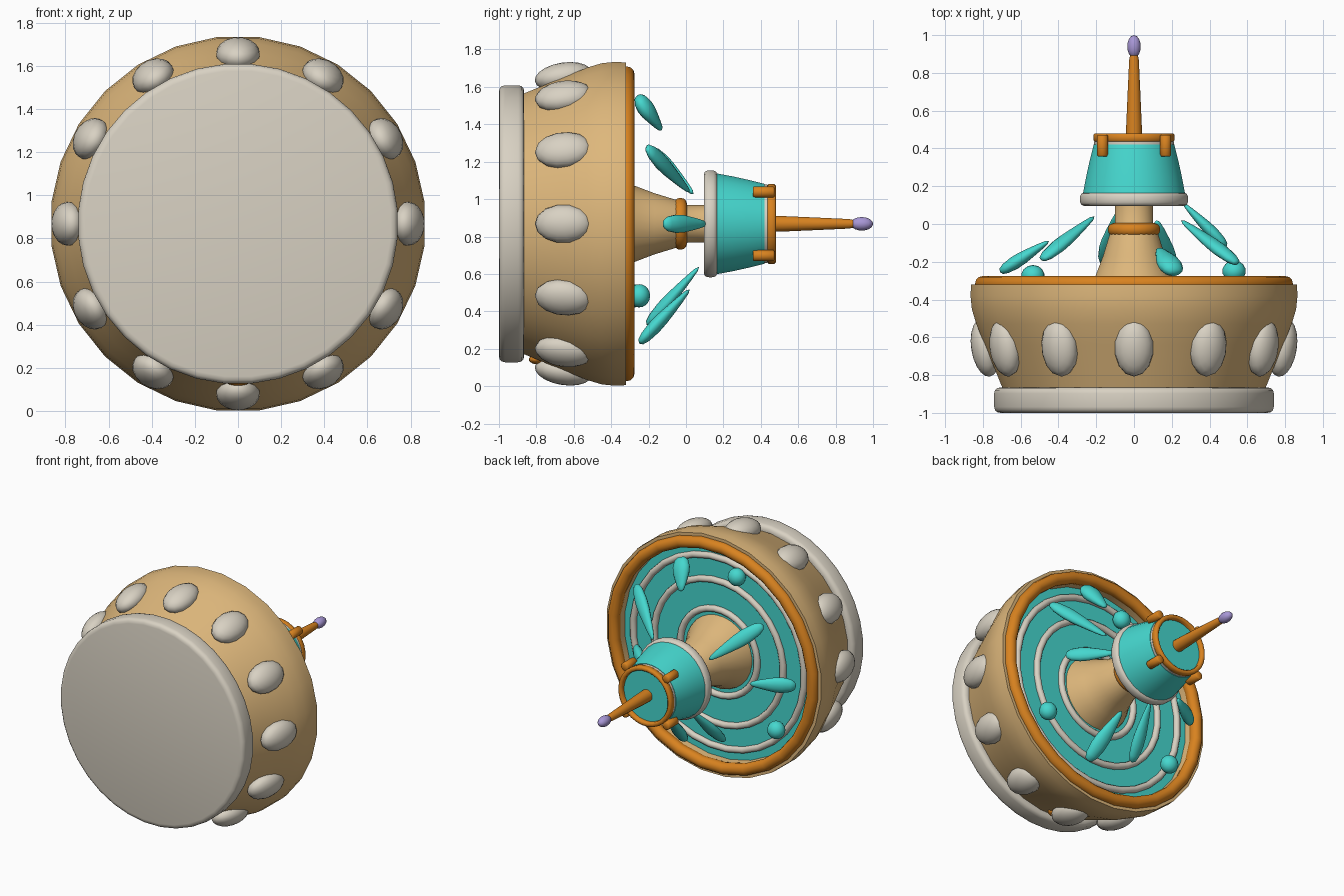
import bpy, bmesh, math
from mathutils import Vector, Matrix

if "Cube" in bpy.data.objects:
    bpy.data.objects.remove(bpy.data.objects["Cube"])

CZ = 0.868  # height of the central axis, which runs along y


def material(name, rgb):
    m = bpy.data.materials.new(name)
    m.diffuse_color = (*rgb, 1)
    m.use_nodes = True
    m.node_tree.nodes["Principled BSDF"].inputs["Base Color"].default_value = m.diffuse_color
    return m


SAND = material("sand stone", (0.73, 0.475, 0.20))
PALE = material("pale stone", (0.69, 0.64, 0.545))
ORANGE = material("orange metal", (0.69, 0.225, 0.014))
TEAL = material("teal water", (0.06, 0.68, 0.62))
LILAC = material("lilac crystal", (0.39, 0.31, 0.67))


def finish(bm, name, mat, angle=50):
    bmesh.ops.remove_doubles(bm, verts=bm.verts, dist=1e-5)
    bmesh.ops.recalc_face_normals(bm, faces=bm.faces)
    me = bpy.data.meshes.new(name)
    bm.to_mesh(me)
    bm.free()
    me.materials.append(mat)
    ob = bpy.data.objects.new(name, me)
    bpy.context.collection.objects.link(ob)
    bpy.ops.object.select_all(action='DESELECT')
    ob.select_set(True)
    bpy.context.view_layer.objects.active = ob
    bpy.ops.object.shade_smooth_by_angle(angle=math.radians(angle))
    return ob


def lathe(name, profile, mat, segs=28, start=(0, 0, CZ), direction=(0, 1, 0), closed=False, flat=1.0):
    """Turn (radius, distance) points around a line."""
    bm = bmesh.new()
    d = Vector(direction).normalized()
    side = d.cross(Vector((0, 1, 0)))
    side = side.normalized() if side.length > 1e-4 else Vector((1, 0, 0))
    thin = d.cross(side)
    rings = []
    for r, h in profile:
        row = []
        for i in range(segs):
            a = 2 * math.pi * (i + 0.5) / segs
            row.append(bm.verts.new(Vector(start) + side * r * math.cos(a) + thin * flat * r * math.sin(a) + d * h))
        rings.append(row)
    pairs = list(zip(rings, rings[1:]))
    if closed:
        pairs.append((rings[-1], rings[0]))
    for lo, hi in pairs:
        for i in range(segs):
            j = (i + 1) % segs
            bm.faces.new((lo[i], lo[j], hi[j], hi[i]))
    return finish(bm, name, mat)


def ring(name, radius, y, tube, mat, segs=32, stretch=1.0):
    pts = [(radius + tube * math.cos(k * math.pi / 6), y + stretch * tube * math.sin(k * math.pi / 6))
           for k in range(12)]
    return lathe(name, pts, mat, segs, closed=True)


def ellipsoid(name, matrix, mat, u=14, v=10):
    bm = bmesh.new()
    bmesh.ops.create_uvsphere(bm, u_segments=u, v_segments=v, radius=1, matrix=matrix)
    return finish(bm, name, mat, 60)


def splash(name, outer, inner, width, flat=0.65):
    """Teardrop, fuller at its outer end; points are relative to the axis."""
    a, b = Vector(outer), Vector(inner)
    n = (b - a).length
    shape = [(0, 0), (0.5, 0.03), (0.82, 0.12), (1, 0.3), (0.95, 0.46), (0.75, 0.64),
             (0.52, 0.82), (0.3, 0.95), (0, 1)]
    return lathe(name, [(r * width, h * n) for r, h in shape], TEAL, 12, a + Vector((0, 0, CZ)), b - a, flat=flat)


# Base plinth
lathe("base_plinth", [(0, -1), (0.71, -1), (0.727, -0.996), (0.739, -0.985), (0.743, -0.968), (0.743, -0.897),
                      (0.739, -0.88), (0.727, -0.869), (0.71, -0.865), (0, -0.865)], PALE, 36)

# Large basin
lathe("basin", [(0, -0.87), (0.70, -0.87), (0.745, -0.76), (0.795, -0.64), (0.84, -0.53), (0.864, -0.45),
                (0.871, -0.38), (0.868, -0.32), (0.77, -0.32), (0.765, -0.42), (0, -0.42)], SAND)
ring("basin_rim", 0.805, -0.317, 0.042, ORANGE, 28)

# Water surface with ripples
lathe("basin_water", [(0, -0.41), (0.77, -0.41), (0.77, -0.385), (0, -0.385)], TEAL, 32)
for i, r in enumerate((0.31, 0.52, 0.69)):
    ring(f"ripple_{i}", r, -0.378, 0.023, PALE)

# Oval stones set around the basin
for i in range(12):
    m = (Matrix.Translation((0, 0, CZ)) @ Matrix.Rotation(i * math.pi / 6, 4, 'Y')
         @ Matrix.Translation((0, -0.655, 0.787)) @ Matrix.Rotation(math.radians(9), 4, 'X')
         @ Matrix.Diagonal((0.103, 0.155, 0.075, 1)))
    ellipsoid(f"basin_stone_{i}", m, PALE)

# Small spout under the basin
ellipsoid("spout", Matrix.Translation((0, -0.80, CZ - 0.725)) @ Matrix.Diagonal((0.065, 0.04, 0.025, 1)), ORANGE)

# Column and collar
lathe("column", [(0, -0.41), (0.27, -0.41), (0.255, -0.36), (0.205, -0.275), (0.165, -0.17), (0.128, -0.05),
                 (0.102, 0.0), (0.1, 0.12), (0, 0.12)], SAND)
ring("column_collar", 0.108, -0.03, 0.032, ORANGE, 24, 1.1)

# Upper bowl
lathe("bowl_lip", [(0, 0.095), (0.265, 0.095), (0.28, 0.101), (0.287, 0.115), (0.288, 0.13), (0.287, 0.147),
                   (0.28, 0.161), (0.265, 0.167), (0, 0.167)], PALE)
lathe("upper_bowl", [(0, 0.16), (0.272, 0.16), (0.255, 0.25), (0.235, 0.34), (0.215, 0.42), (0, 0.42)], TEAL)
lathe("bowl_band", [(0, 0.412), (0.212, 0.412), (0.212, 0.437), (0, 0.437)], PALE)
lathe("bowl_water", [(0, 0.43), (0.195, 0.43), (0.195, 0.45), (0, 0.45)], TEAL)
lathe("bowl_ring", [(0.184, 0.435), (0.207, 0.435), (0.215, 0.442), (0.215, 0.472), (0.207, 0.48),
                    (0.192, 0.48), (0.184, 0.472)], ORANGE, closed=True)

# Four pegs on the bowl ring
for sx in (-1, 1):
    for sz in (-1, 1):
        lathe(f"ring_peg_{sx}_{sz}", [(0, 0.358), (0.024, 0.358), (0.03, 0.364), (0.03, 0.466),
                                      (0.024, 0.472), (0, 0.472)], ORANGE, 14,
              (sx * 0.167, 0, CZ + sz * 0.17))

# Central jet pipe and its crystal
lathe("jet_pipe", [(0, 0.43), (0.044, 0.43), (0.042, 0.52), (0.034, 0.70), (0.026, 0.87),
                   (0.02, 0.90), (0, 0.90)], ORANGE, 16)
ellipsoid("jet_crystal", Matrix.Translation((0, 0.94, CZ)) @ Matrix.Diagonal((0.036, 0.06, 0.036, 1)), LILAC)

# Falling splashes: outer point, inner point, half width
splashes = [
    ((-0.71, -0.255, -0.01), (-0.45, -0.09, 0.0), 0.055),
    ((-0.49, -0.19, 0.40), (-0.21, 0.04, 0.16), 0.052),
    ((0.55, -0.21, 0.41), (0.25, 0.02, 0.17), 0.052),
    ((0.49, -0.12, 0.0), (0.26, 0.11, 0.0), 0.05),
    ((0.22, -0.26, 0.68), (0.13, -0.13, 0.50), 0.068),
    ((0.19, -0.25, -0.64), (0.12, 0.02, -0.35), 0.055),
    ((-0.16, -0.21, -0.54), (-0.08, 0.07, -0.23), 0.05),
]
for i, (a, b, w) in enumerate(splashes):
    splash(f"splash_{i}", a, b, w)

# Round droplets meeting the water
for i, (x, y, z) in enumerate(((0.53, -0.25, -0.385), (-0.535, -0.275, -0.385), (-0.175, -0.335, 0.61))):
    ellipsoid(f"droplet_{i}", Matrix.Translation((x, y, CZ + z)) @ Matrix.Diagonal((0.062, 0.058, 0.062, 1)), TEAL)
